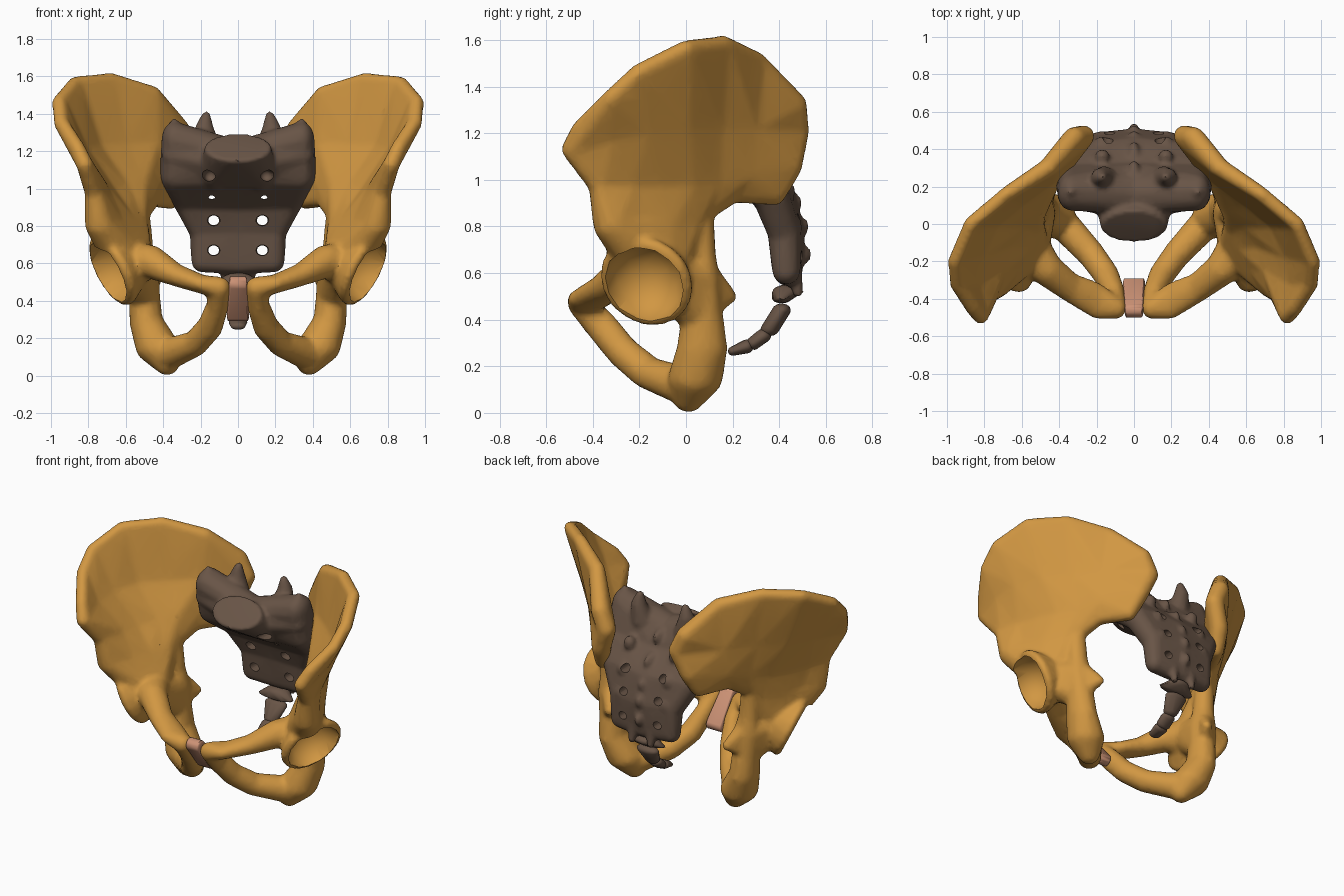
import bpy, bmesh, math
from mathutils import Vector

cube = bpy.data.objects.get("Cube")
if cube:
    bpy.data.objects.remove(cube, do_unlink=True)


def material(name, colour):
    mat = bpy.data.materials.new(name)
    mat.use_nodes = True
    mat.diffuse_color = (*colour, 1)
    mat.node_tree.nodes["Principled BSDF"].inputs["Base Color"].default_value = (*colour, 1)
    return mat


TAN = material("tan_bone", (0.64, 0.31, 0.055))
BROWN = material("dark_brown_bone", (0.14, 0.09, 0.062))
PINK = material("pink_cartilage", (0.61, 0.29, 0.18))

# Evenly spread directions used to turn a blob into a cloud of points
COUNT = 70
DIRECTIONS = []
for i in range(COUNT):
    height = 1 - (2 * i + 1) / COUNT
    turn = i * math.pi * (3 - math.sqrt(5))
    flat = math.sqrt(1 - height * height)
    DIRECTIONS.append((flat * math.cos(turn), flat * math.sin(turn), height))


def cloud(blob, side):
    """Points on an ellipsoid; a blob is x, y, z and one or three radii, in hundredths."""
    centre, radii = blob[:3], blob[3:]
    if len(radii) == 1:
        radii = radii * 3
    points = []
    for d in DIRECTIONS:
        x, y, z = (c + r * k for c, r, k in zip(centre, radii, d))
        points.append(Vector((side * x, y, z)) / 100)
    return points


def add_hull(bm, blobs, side=1):
    """Add one convex skin wrapped around several blobs."""
    part = bmesh.new()
    verts = [part.verts.new(p) for blob in blobs for p in cloud(blob, side)]
    bmesh.ops.convex_hull(part, input=verts)
    loose = [v for v in part.verts if not v.link_faces]
    bmesh.ops.delete(part, geom=loose, context="VERTS")
    bmesh.ops.recalc_face_normals(part, faces=part.faces[:])
    mesh = bpy.data.meshes.new("hull")
    part.to_mesh(mesh)
    part.free()
    bm.from_mesh(mesh)
    bpy.data.meshes.remove(mesh)


def add_limb(bm, blobs, side=1):
    """Chain of hulls through neighbouring blobs."""
    for pair in zip(blobs, blobs[1:]):
        add_hull(bm, pair, side)


def add_sheet(bm, rows, side=1):
    """Patchwork of hulls over a grid of blobs."""
    for low, high in zip(rows, rows[1:]):
        for i in range(len(low) - 1):
            add_hull(bm, low[i:i + 2] + high[i:i + 2], side)


def ring(centre, normal, wide, deep, tube):
    """Small blobs around an ellipse."""
    n = Vector(normal).normalized()
    u = (Vector((1, 0, 0)) - n * n.x).normalized()
    v = n.cross(u)
    angles = [math.tau * i / 20 for i in range(20)]
    return [(*(Vector(centre) + u * wide * math.cos(a) + v * deep * math.sin(a)), tube)
            for a in angles]


def make_object(name, bm):
    mesh = bpy.data.meshes.new(name)
    bm.to_mesh(mesh)
    bm.free()
    obj = bpy.data.objects.new(name, mesh)
    bpy.context.collection.objects.link(obj)
    return obj


def finish(obj, mat, cutter=None, voxel=0.0):
    """Fuse the hulls, soften, carve the hollows and shade."""
    if voxel:
        remesh = obj.modifiers.new("Fuse", "REMESH")
        remesh.mode = "VOXEL"
        remesh.voxel_size = voxel
        smooth = obj.modifiers.new("Soften", "SMOOTH")
        smooth.factor = 0.5
        smooth.iterations = 4
        thin = obj.modifiers.new("Simplify", "DECIMATE")
        thin.ratio = 0.35
    if cutter:
        cutter.hide_render = True
        carve = obj.modifiers.new("Carve", "BOOLEAN")
        carve.operation = "DIFFERENCE"
        carve.solver = "EXACT"
        carve.object = cutter
    graph = bpy.context.evaluated_depsgraph_get()
    mesh = bpy.data.meshes.new_from_object(obj.evaluated_get(graph))
    obj.modifiers.clear()
    obj.data = mesh
    mesh.materials.clear()
    mesh.materials.append(mat)
    if cutter:
        bpy.data.objects.remove(cutter, do_unlink=True)
    for other in bpy.context.selected_objects:
        other.select_set(False)
    obj.select_set(True)
    bpy.context.view_layer.objects.active = obj
    bpy.ops.object.shade_smooth_by_angle(angle=math.radians(40))


# Wing of the hip bone: rows from the neck up to the crest, front to back
NECK = [(74, -32, 81, 8), (68, -22, 80, 8), (62, -10, 80, 9), (56, 0, 82, 8),
        (53, 6, 87, 6), (46, 20, 95, 5), (36, 38, 94, 5)]
LOWER = [(77, -37, 98, 5), (73, -24, 98, 5), (69, -11, 98, 4), (62, 1, 99, 5.5),
         (54, 10, 101, 7), (46, 24, 104, 7), (33, 44, 106, 6)]
UPPER = [(82, -49, 113, 4.5), (85, -32, 118, 3), (83, -17, 121, 3), (75, 0, 122, 3),
         (61, 13, 122, 4), (47, 26, 122, 6.5), (27, 47, 121, 6)]
CREST = [(86, -45, 122, 4), (94.5, -32, 135, 4), (95.5, -20, 146, 4), (87, 0, 156, 4),
         (68, 16, 158, 4), (46, 30, 150, 5), (32, 46, 132, 6)]
SOCKET_CORE = (58, -12, 60, 13)
SOCKET_RIM = ring((67, -17, 56.5), (0.83, -0.34, -0.44), 18, 18, 3)

for side, label in ((1, "left"), (-1, "right")):
    bm = bmesh.new()
    add_sheet(bm, [NECK, LOWER, UPPER, CREST], side)
    add_hull(bm, NECK[:4] + [SOCKET_CORE], side)
    add_hull(bm, SOCKET_RIM + [SOCKET_CORE], side)
    # Seat bone with its rear spine
    add_limb(bm, [NECK[4], (52, 6, 67, 7), (51, 6, 56, 9), (50, 7, 42, 8.5, 9, 9),
                  (49, 7, 28, 9, 11, 9), (43, 4, 15, 12, 12, 9), (38, 1, 7, 7)], side)
    add_hull(bm, [SOCKET_CORE, (51, 6, 56, 9), (50, 6, 42, 8)], side)
    add_hull(bm, [(51, 8, 60, 6), (51, 8, 45, 6), (44, 19, 50, 3)], side)
    # Upper and lower bars enclosing the front opening
    add_limb(bm, [SOCKET_CORE, (47, -24, 61, 9), (34, -34, 54, 7, 8, 6),
                  (20, -41, 49, 6, 10, 5), (10, -45, 47, 6)], side)
    add_limb(bm, [(10, -45, 47, 6), (11, -36, 37, 6, 7, 7), (15, -27, 26, 7, 7, 7),
                  (23, -16, 17, 7, 8, 7), (36, -2, 12, 8.5)], side)
    hip = make_object(label + "_hip_bone", bm)
    # Hollow of the hip socket
    bm = bmesh.new()
    add_hull(bm, [(70, -18, 55, 18)], side)
    finish(hip, TAN, make_object("socket_cutter", bm), voxel=0.016)

# Sacrum: a curved, tapering plate from the wings down to the tip
SACRUM = [
    [(0, 16, 117, 14, 11, 8), (34, 17, 126, 7, 10, 10)],
    [(0, 22, 107, 10, 12, 8), (34, 22, 108, 8, 11, 10)],
    [(0, 38, 93, 10, 9, 8), (28, 36, 94, 7, 8, 8)],
    [(0, 43, 78, 9, 8, 8), (20, 42, 78, 6, 7, 8)],
    [(0, 44, 60, 8, 6, 6), (19, 43, 61, 6, 6, 6)],
]
bm = bmesh.new()
# Upper end plate flowing back into the wings
add_hull(bm, ring((0, -1, 121.5), (0, -0.66, 0.75), 17, 10.5, 1)
         + [(s * 12, 15, 107, 9, 8, 7) for s in (1, -1)])
for side in (1, -1):
    add_sheet(bm, SACRUM, side)
    add_hull(bm, [(12, 10, 114, 6), (12, 18, 106, 8), (34, 15, 118, 7)], side)
    # Upper joint horns, wing tips, rear ridges and lower horns
    add_limb(bm, [(16, 24, 121, 7), (18, 25, 132, 5), (17, 25, 139, 2.5)], side)
    add_limb(bm, [(33, 18, 130, 5), (34, 17, 135, 2.5)], side)
    add_limb(bm, [(7, 47, 62, 3), (7, 48, 52, 2.5)], side)
    for y, z in ((36, 110), (43, 95), (46, 80)):
        add_hull(bm, [(17, y, z, 4, 4, 5)], side)
# Middle ridge of the back
for y, z in ((31, 118), (41, 105), (47, 92), (50, 82), (51, 70)):
    add_hull(bm, [(0, y - 6, z, 4), (0, y, z - 2, 2.5, 3, 4)])
sacrum = make_object("sacrum", bm)

# Paired nerve openings, flared at the front
bm = bmesh.new()
for side in (1, -1):
    add_hull(bm, [(16, 4, 107, 4, 4, 3), (15, 14, 107, 3)], side)
    for x, y, z in ((14, 24, 97), (13, 32, 83), (13, 33, 67)):
        add_hull(bm, [(x, y, z, 3.5, 4, 3), (x, y + 14, z, 2.5), (x, 75, z, 2)], side)
finish(sacrum, BROWN, make_object("opening_cutter", bm), voxel=0.014)

# Tail bone segments
TAIL = [
    [(0, 43, 52, 8, 6, 3), (0, 41, 49, 13, 4, 2)],
    [(0, 41, 44, 8, 4, 3), (0, 36, 36, 5, 4, 3)],
    [(0, 33, 33, 5, 3.5, 3), (0, 29, 30, 5, 3, 3)],
    [(0, 26, 28.5, 5, 3, 3), (0, 20, 26.5, 4, 2, 2)],
]
for number, blobs in enumerate(TAIL, 1):
    bm = bmesh.new()
    add_hull(bm, blobs)
    finish(make_object("tail_bone_%d" % number, bm), BROWN)

# Cartilage joining the two hip bones at the front
bm = bmesh.new()
add_hull(bm, [(s * x, y, z, 1, 4, 4) for s in (1, -1)
              for x, y, z in ((4, -46, 49), (5, -33, 33))])
finish(make_object("front_cartilage", bm), PINK)
